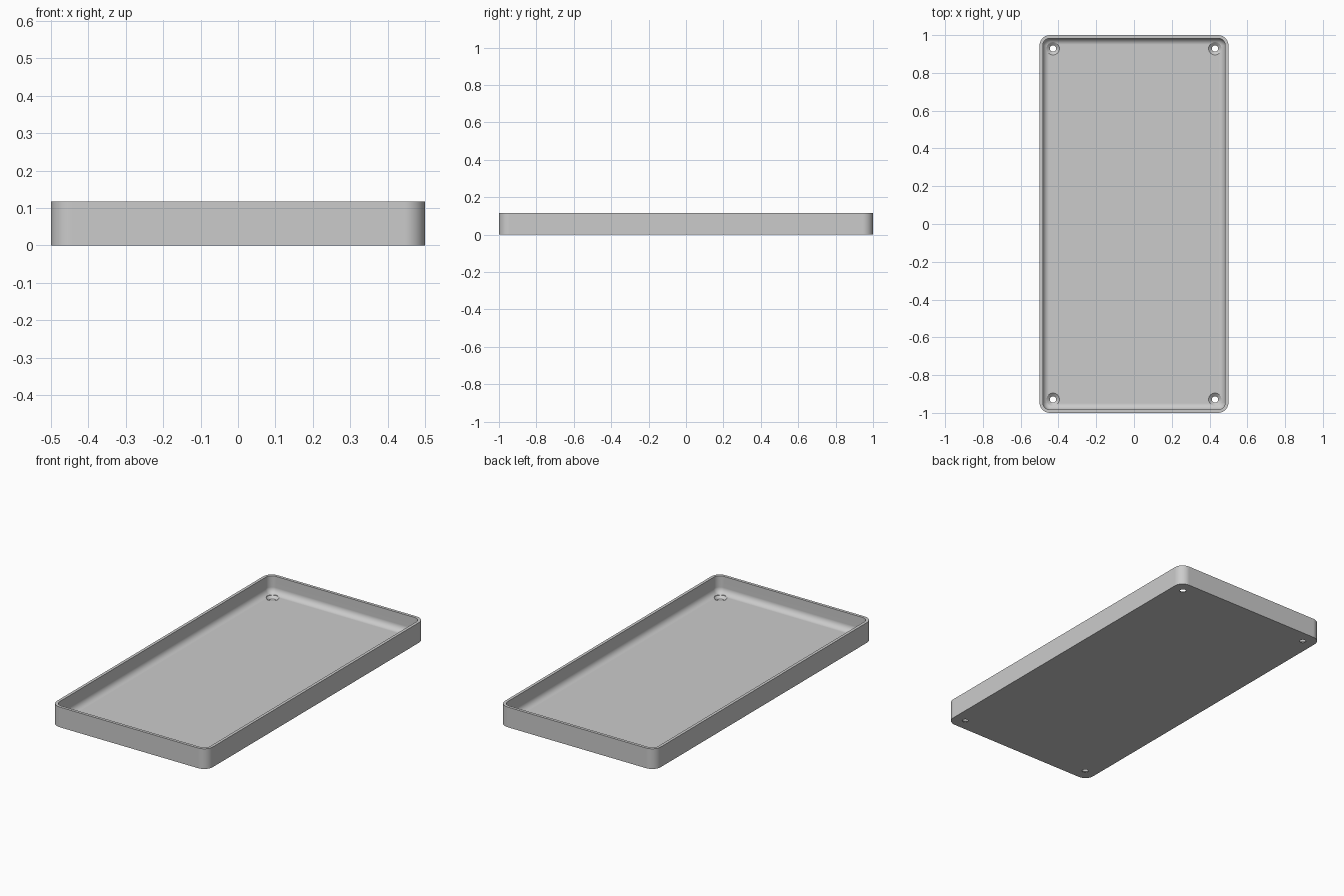
import bpy, bmesh, math

cube = bpy.data.objects.get("Cube")
if cube:
    bpy.data.objects.remove(cube, do_unlink=True)

HALF_X, HALF_Y, HEIGHT = 0.5, 1.0, 0.117
CORNER, WALL, FLOOR, FILLET = 0.055, 0.017, 0.017, 0.035
HOLE_X, HOLE_Y, HOLE_R, SINK_R = 0.429, 0.929, 0.017, 0.034

grey = bpy.data.materials.new("plain grey")
grey.use_nodes = True
colour = (0.6, 0.6, 0.6, 1)
grey.diffuse_color = colour
grey.node_tree.nodes["Principled BSDF"].inputs["Base Color"].default_value = colour


def rounded_ring(bm, inset, z, steps=10):
    """Rounded rectangle of vertices, offset inward from the outer outline."""
    r = CORNER - inset
    cx, cy = HALF_X - CORNER, HALF_Y - CORNER
    verts = []
    for quarter, (sx, sy) in enumerate([(1, 1), (-1, 1), (-1, -1), (1, -1)]):
        for i in range(steps + 1):
            a = (quarter + i / steps) * math.pi / 2
            verts.append(bm.verts.new((sx * cx + r * math.cos(a), sy * cy + r * math.sin(a), z)))
    return verts


def circle_ring(bm, x, y, r, z, sides=32):
    return [bm.verts.new((x + r * math.cos(i * math.tau / sides),
                          y + r * math.sin(i * math.tau / sides), z)) for i in range(sides)]


def skin(bm, rings):
    """Bridge the rings in order and cap both ends."""
    for a, b in zip(rings, rings[1:]):
        for i in range(len(a)):
            j = (i + 1) % len(a)
            bm.faces.new((a[i], a[j], b[j], b[i]))
    bm.faces.new(rings[0][::-1])
    bm.faces.new(rings[-1])


def make_object(name, bm):
    bmesh.ops.recalc_face_normals(bm, faces=bm.faces)
    mesh = bpy.data.meshes.new(name)
    bm.to_mesh(mesh)
    bm.free()
    mesh.materials.append(grey)
    obj = bpy.data.objects.new(name, mesh)
    bpy.context.collection.objects.link(obj)
    return obj


# Tray: outer wall, rim, inner wall, rounded inner foot and floor
bm = bmesh.new()
profile = [(0, 0), (0, HEIGHT), (WALL, HEIGHT)]
for i in range(11):
    a = i / 10 * math.pi / 2
    profile.append((WALL + FILLET * (1 - math.cos(a)), FLOOR + FILLET * (1 - math.sin(a))))
skin(bm, [rounded_ring(bm, inset, z) for inset, z in profile])
tray = make_object("tray", bm)

# Countersunk screw holes in the four corners
bm = bmesh.new()
sink = [(HOLE_R, -0.02), (HOLE_R, 0.003), (SINK_R, FLOOR), (SINK_R, 0.06)]
for sx in (-1, 1):
    for sy in (-1, 1):
        skin(bm, [circle_ring(bm, sx * HOLE_X, sy * HOLE_Y, r, z) for r, z in sink])
cutter = make_object("screw_hole_cutter", bm)
cutter.hide_render = True

cut = tray.modifiers.new("screw holes", "BOOLEAN")
cut.operation = "DIFFERENCE"
cut.solver = "EXACT"
cut.object = cutter
bpy.ops.object.select_all(action="DESELECT")
tray.select_set(True)
bpy.context.view_layer.objects.active = tray
bpy.ops.object.modifier_apply(modifier=cut.name)
bpy.data.objects.remove(cutter, do_unlink=True)

# Smooth rounded areas, crisp rim and flat panels
bpy.ops.object.shade_smooth_by_angle(angle=math.radians(30))
weighted = tray.modifiers.new("flat panels", "WEIGHTED_NORMAL")
weighted.keep_sharp = True
